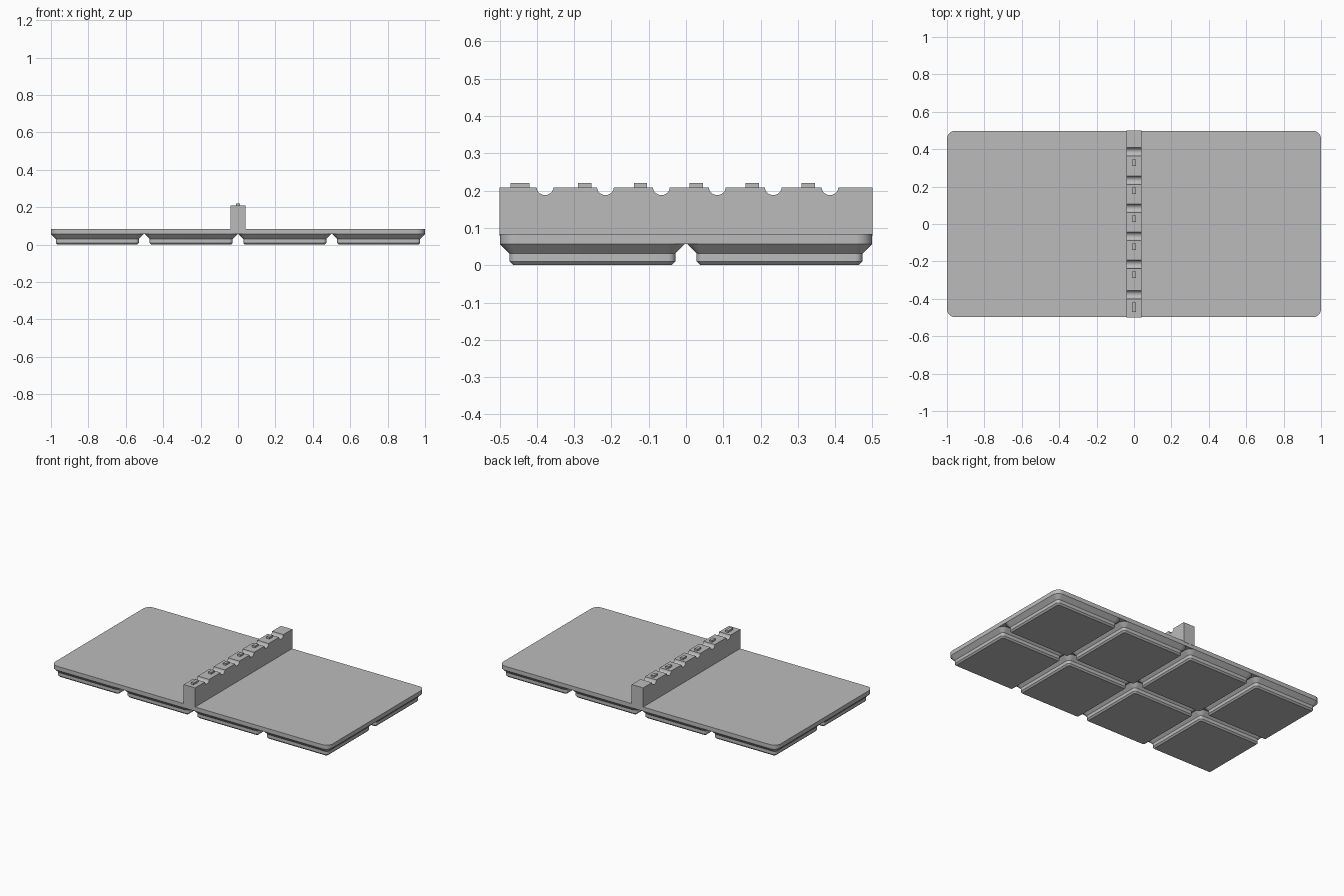
import bpy, bmesh, math

cube = bpy.data.objects.get("Cube")
if cube:
    bpy.data.objects.remove(cube, do_unlink=True)

GREY = (0.5, 0.5, 0.5, 1)
mat = bpy.data.materials.new("plain grey")
mat.use_nodes = True
mat.diffuse_color = GREY
mat.node_tree.nodes["Principled BSDF"].inputs["Base Color"].default_value = GREY

PITCH = 0.5015
SLAB_BOTTOM, SLAB_TOP = 0.0567, 0.0836
RIDGE_TOP = 0.209
RIDGE_HALF_WIDTH = 0.041


def finish(name, bm, smooth=False):
    bmesh.ops.recalc_face_normals(bm, faces=bm.faces)
    mesh = bpy.data.meshes.new(name)
    bm.to_mesh(mesh)
    bm.free()
    mesh.materials.append(mat)
    obj = bpy.data.objects.new(name, mesh)
    bpy.context.collection.objects.link(obj)
    if smooth:
        bpy.ops.object.select_all(action="DESELECT")
        obj.select_set(True)
        bpy.context.view_layer.objects.active = obj
        bpy.ops.object.shade_smooth_by_angle(angle=math.radians(25))
    return obj


def rounded_rect(hx, hy, r, steps=8):
    """Outline of a rectangle with rounded corners."""
    points = []
    for k, (sx, sy) in enumerate(((1, 1), (-1, 1), (-1, -1), (1, -1))):
        for i in range(steps + 1):
            a = (k + i / steps) * math.pi / 2
            points.append((sx * (hx - r) + r * math.cos(a),
                           sy * (hy - r) + r * math.sin(a)))
    return points


def loft(name, layers, cx=0, cy=0):
    """Stack rounded rectangles given as (half x, half y, radius, z)."""
    bm = bmesh.new()
    rings = [[bm.verts.new((cx + x, cy + y, z)) for x, y in rounded_rect(hx, hy, r)]
             for hx, hy, r, z in layers]
    for low, high in zip(rings, rings[1:]):
        n = len(low)
        for i in range(n):
            j = (i + 1) % n
            bm.faces.new((low[i], low[j], high[j], high[i]))
    bm.faces.new(rings[0][::-1])
    bm.faces.new(rings[-1])
    return finish(name, bm, smooth=True)


# Base slab
loft("base_slab", [(1, 0.4985, 0.0448, SLAB_BOTTOM), (1, 0.4985, 0.0448, SLAB_TOP)])

# Stepped feet: lower chamfer, straight band, upper chamfer
foot_steps = [(0.2125, 0.0096, 0), (0.2221, 0.0191, 0.0096),
              (0.2221, 0.0191, 0.031), (0.2478, 0.0448, SLAB_BOTTOM)]
for col in range(4):
    for row in range(2):
        loft(f"foot_{col + 1}_{row + 1}", [(h, h, r, z) for h, r, z in foot_steps],
             (col - 1.5) * PITCH, (row - 0.5) * PITCH)

# Upright ridge with rounded notches along its top
NOTCHES = (-0.378, -0.216, -0.066, 0.084, 0.234, 0.386)
NOTCH_RADIUS = 0.0225
profile = [(-0.5, SLAB_TOP - 0.005), (-0.5, RIDGE_TOP)]
for y in NOTCHES:
    for i in range(13):
        a = math.pi * (1 + i / 12)
        profile.append((y + NOTCH_RADIUS * math.cos(a),
                        RIDGE_TOP + 0.021 * math.sin(a)))
profile += [(0.5, RIDGE_TOP), (0.5, SLAB_TOP - 0.005)]
bm = bmesh.new()
face = bm.faces.new([bm.verts.new((-RIDGE_HALF_WIDTH, y, z)) for y, z in profile])
extruded = bmesh.ops.extrude_face_region(bm, geom=[face])
moved = [g for g in extruded["geom"] if isinstance(g, bmesh.types.BMVert)]
bmesh.ops.translate(bm, verts=moved, vec=(2 * RIDGE_HALF_WIDTH, 0, 0))
finish("notched_ridge", bm, smooth=True)

# Small plain marker tabs between the notches
TABS = ((-0.445, 0.052), (-0.272, 0.036), (-0.122, 0.036),
        (0.028, 0.036), (0.178, 0.036), (0.328, 0.036))
for n, (y, length) in enumerate(TABS):
    bm = bmesh.new()
    bmesh.ops.create_cube(bm, size=1)
    bmesh.ops.scale(bm, vec=(0.02, length, 0.014), verts=bm.verts)
    bmesh.ops.translate(bm, vec=(0, y, RIDGE_TOP + 0.005), verts=bm.verts)
    finish(f"marker_tab_{n + 1}", bm)
